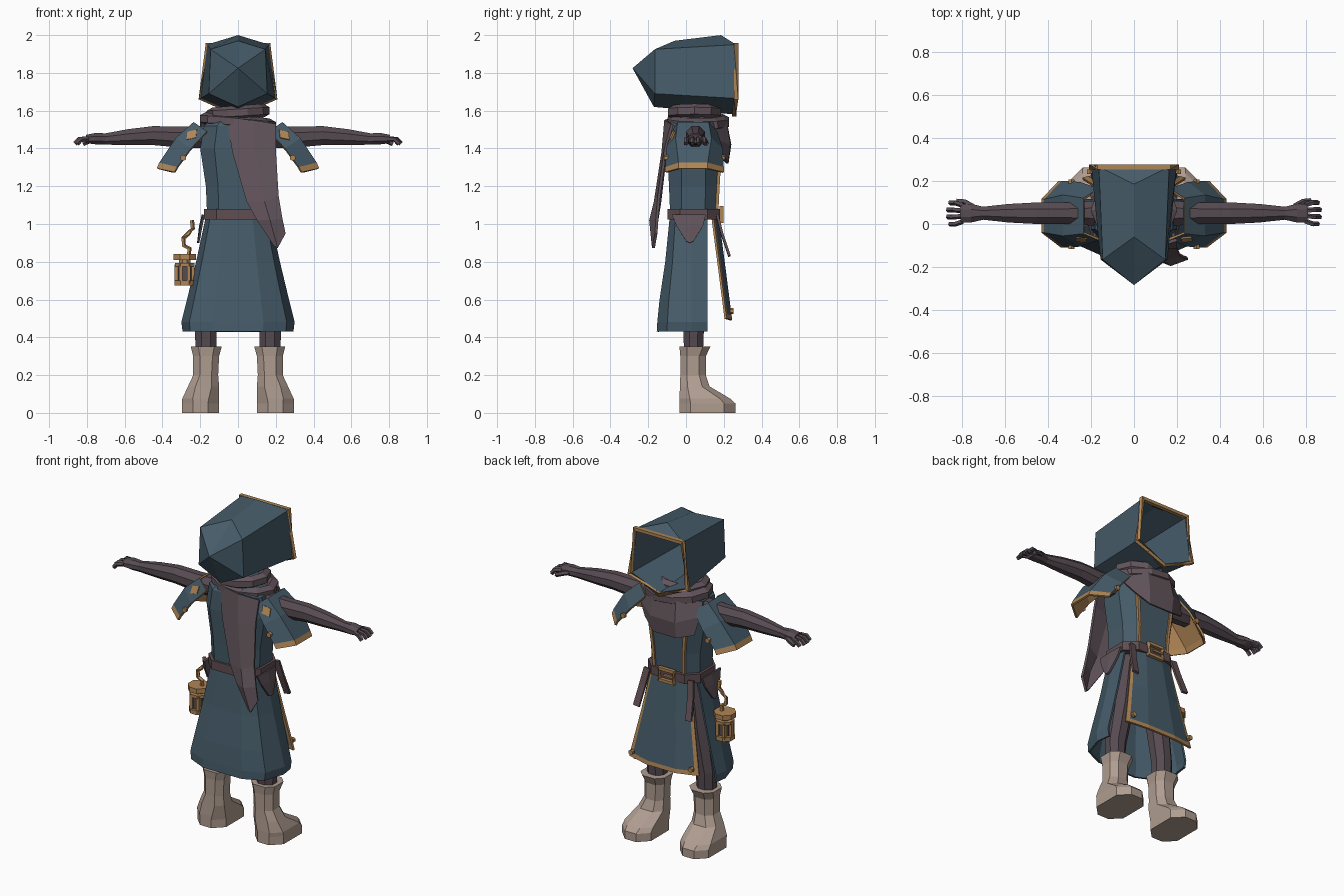
import bpy, bmesh, math
from mathutils import Vector

default = bpy.data.objects.get("Cube")
if default:
    bpy.data.objects.remove(default, do_unlink=True)


def material(name, *rgb):
    mat = bpy.data.materials.new(name)
    mat.use_nodes = True
    colour = (*rgb, 1)
    mat.diffuse_color = colour
    bsdf = mat.node_tree.nodes["Principled BSDF"]
    bsdf.inputs["Base Color"].default_value = colour
    bsdf.inputs["Roughness"].default_value = 0.9
    return mat


BLUE = material("slate blue cloth", .06, .105, .14)
SCARF = material("mauve cloth", .122, .09, .105)
SKIN = material("dark mauve wrap", .093, .07, .083)
GOLD = material("tan gold", .43, .235, .09)
BOOT = material("pale leather", .43, .335, .28)
BELT = material("brown leather", .115, .075, .083)


def build(name, verts, faces, mats, rule=None, closed=True):
    mesh = bpy.data.meshes.new(name)
    mesh.from_pydata([tuple(v) for v in verts], [], faces)
    for mat in mats:
        mesh.materials.append(mat)
    if rule:
        for i, face in enumerate(mesh.polygons):
            face.material_index = rule(i)
    if closed:
        bm = bmesh.new()
        bm.from_mesh(mesh)
        bmesh.ops.recalc_face_normals(bm, faces=bm.faces)
        bm.to_mesh(mesh)
        bm.free()
    obj = bpy.data.objects.new(name, mesh)
    bpy.context.scene.collection.objects.link(obj)
    return obj


def loft(name, rings, mat, loop=False):
    """Skin a list of equal rings, capped unless the path loops."""
    n, count = len(rings[0]), len(rings)
    faces = []
    for r in range(count if loop else count - 1):
        a, b = r * n, (r + 1) % count * n
        faces += [(a + i, a + (i + 1) % n, b + (i + 1) % n, b + i) for i in range(n)]
    if not loop:
        faces += [tuple(range(n)), tuple(range((count - 1) * n, count * n))]
    return build(name, [p for ring in rings for p in ring], faces, [mat])


def tube(name, path, radii, mat, sides=4, loop=False):
    """Sweep a flat-sided section; radii is one (width, height) pair or one per point."""
    path = [Vector(p) for p in path]
    if not isinstance(radii, list):
        radii = [radii] * len(path)
    rings, last = [], len(path) - 1
    for i, p in enumerate(path):
        before = path[i - 1] if i or loop else p
        after = path[(i + 1) % len(path)] if i < last or loop else p
        t = (after - before).normalized()
        ref = Vector((0, 1, 0)) if abs(t.z) > .8 else Vector((0, 0, 1))
        side = t.cross(ref).normalized()
        up = side.cross(t)
        grow = 1 / math.cos(math.pi / sides)
        angles = [(k + .5) * math.tau / sides for k in range(sides)]
        w, h = radii[i]
        rings.append([p + (side * math.cos(a) * w + up * math.sin(a) * h) * grow for a in angles])
    return loft(name, rings, mat, loop)


def box_ring(z, x0, x1, y0, y1, c):
    """Rectangle with chamfered corners at height z."""
    return [(x0 + c, y0, z), (x1 - c, y0, z), (x1, y0 + c, z), (x1, y1 - c, z),
            (x1 - c, y1, z), (x0 + c, y1, z), (x0, y1 - c, z), (x0, y0 + c, z)]


def sheet(name, rows, mats, rule=None, thick=.012, lining=0, rim=0, flip=False):
    """Cloth grid given a little thickness."""
    if flip:
        rows = [row[::-1] for row in rows]
    n = len(rows[0])
    faces = [(r * n + c, r * n + n + c, r * n + n + c + 1, r * n + c + 1)
             for r in range(len(rows) - 1) for c in range(n - 1)]
    obj = build(name, [p for row in rows for p in row], faces, mats, rule, closed=False)
    mod = obj.modifiers.new("thickness", "SOLIDIFY")
    mod.thickness, mod.offset = thick, -1
    mod.material_offset, mod.material_offset_rim = lining, rim
    return obj


# Hood: hexagonal back ring, wide front ring and a pointed tip, open at the face
back = [(0, -.06, 1.97), (.145, -.165, 1.925), (.155, -.165, 1.69),
        (0, -.17, 1.62), (-.155, -.165, 1.69), (-.145, -.165, 1.925)]
front = [(0, .185, 2), (.163, .265, 1.95), (.198, .265, 1.665),
         (0, .255, 1.58), (-.198, .265, 1.665), (-.163, .265, 1.95)]
hood_faces = [(i, (i + 1) % 6, 6 + (i + 1) % 6, 6 + i) for i in range(6)]
hood_faces += [(12, (i + 1) % 6, i) for i in range(6)] + [(6, 7, 11)]
hood = build("hood", back + front + [(0, -.283, 1.825)], hood_faces, [BLUE])
shell = hood.modifiers.new("thickness", "SOLIDIFY")
shell.thickness, shell.offset = .012, -1
tube("hood_trim", front[1:], (.012, .012), GOLD, loop=True)

# Torso with piping and belt
loft("torso", [box_ring(1.03, -.163, .163, -.083, .16, .06),
               box_ring(1.2, -.17, .17, -.09, .168, .065),
               box_ring(1.4, -.2, .2, -.1, .18, .075),
               box_ring(1.52, -.18, .18, -.095, .17, .07),
               box_ring(1.6, -.09, .09, -.04, .12, .04)], BLUE)
loft("belt", [box_ring(z, -.18, .18, -.098, .18, .065) for z in (1.025, 1.08)], BELT)
tube("belt_buckle", [(x, .188, z) for x, z in ((-.05, 1.015), (.05, 1.015), (.05, 1.085), (-.05, 1.085))],
     (.011, .011), GOLD, loop=True)
tube("buckle_pin", [(-.05, .19, 1.05), (.02, .19, 1.05)], (.006, .006), GOLD)

# Skirt wrapped round the back and sides
skirt_rows = []
for z, w, yb in ((1.05, .168, -.085), (.8, .222, -.11), (.6, .27, -.14), (.48, .3, -.152), (.43, .293, -.155)):
    half = [(w * .96, .115), (w, .03), (w * .86, yb * .65), (w * .45, yb)]
    skirt_rows.append([(-x, y, z) for x, y in half] + [(0, yb, z)] + [(x, y, z) for x, y in half[::-1]])
sheet("skirt", skirt_rows, [BLUE])

# Front panel with trimmed sides and hem
panel_rows = []
for z, w, y in ((1.04, .135, .178), (.76, .185, .215), (.51, .235, .247), (.485, .24, .25)):
    panel_rows.append([(w * k, y - .035 * abs(k) ** 2, z + .015 * abs(k)) for k in (1, .9, .4, -.4, -.9, -1)])
sheet("front_panel", panel_rows, [BLUE, GOLD], lambda i: int(i % 5 in (0, 4) or i >= 10), rim=1)

# Scarf: two wraps, front bib and long back tail
for name, z, cy, rx, ry, tilt, size in (("scarf_upper_wrap", 1.59, .045, .135, .115, .01, (.032, .032)),
                                        ("scarf_lower_wrap", 1.54, .065, .165, .135, -.018, (.036, .032))):
    ring = [math.tau * k / 10 for k in range(10)]
    tube(name, [(rx * math.cos(a), cy + ry * math.sin(a), z + tilt * math.cos(a)) for a in ring],
         size, SCARF, 6, True)
sheet("scarf_bib", [[(.2, .12, 1.54), (.08, .215, 1.55), (-.08, .215, 1.55), (-.2, .12, 1.54)],
                    [(.21, .15, 1.45), (.08, .235, 1.42), (-.09, .24, 1.42), (-.21, .16, 1.46)],
                    [(.15, .19, 1.38), (.07, .225, 1.32), (-.09, .225, 1.32), (-.19, .19, 1.35)]], [SCARF])
sheet("scarf_tail", [[(-.06, -.09, 1.56), (.08, -.115, 1.55), (.2, -.08, 1.53)],
                     [(-.03, -.115, 1.38), (.09, -.13, 1.38), (.2, -.115, 1.4)],
                     [(.045, -.145, 1.12), (.14, -.17, 1.12), (.215, -.15, 1.15)],
                     [(.1, -.16, 1.02), (.17, -.195, 1.02), (.235, -.16, 1.03)],
                     [(.19, -.175, .885), (.21, -.18, .872), (.252, -.165, .95)]], [SCARF], thick=.015)

for s, tag in ((1, "left_"), (-1, "right_")):
    def side(points):
        return [(s * x, y, z) for x, y, z in points]

    # Boot and leg
    boot = [(0, .1, .297, -.035, .262, .06), (.05, .1, .297, -.035, .262, .06), (.075, .1, .295, -.035, .235, .055),
            (.14, .1, .265, -.032, .125, .04), (.2, .105, .237, -.03, .105, .035),
            (.3, .1, .237, -.03, .105, .035), (.352, .086, .25, -.035, .13, .04)]
    loft(tag + "boot", [side(box_ring(*b)) for b in boot], BOOT)
    tube(tag + "leg", side([(.085, .04, 1.03), (.13, .045, .7), (.17, .04, .45), (.17, .04, .32)]),
         [(.075, .07), (.065, .065), (.058, .055), (.055, .05)], SKIN, 8)

    # Arm, fingers and thumb
    tube(tag + "arm", side([(.15, .05, 1.46), (.3, .05, 1.46), (.45, .05, 1.468), (.58, .05, 1.46),
                            (.7, .05, 1.45), (.755, .05, 1.452), (.805, .05, 1.45)]),
         [(.06, .06), (.05, .056), (.05, .05), (.043, .042), (.03, .03), (.043, .03), (.042, .022)], SKIN, 8)
    for k, name in enumerate(("little", "ring", "middle", "index")):
        y, reach = .012 + .025 * k, .01 * (k in (1, 2))
        spread = (k - 1.5) * .008
        tube(tag + name + "_finger", side([(.795, y, 1.452), (.83 + reach, y + spread, 1.448),
                                           (.853 + reach, y + spread, 1.425)]), (.01, .011), SKIN, 5)
    tube(tag + "thumb", side([(.745, .08, 1.45), (.785, .102, 1.44), (.82, .105, 1.425)]), (.012, .011), SKIN, 5)

    # Shoulder cape with gold hem, lining, studs and diamond
    cape = [[(.165, -.075, 1.49), (.235, -.045, 1.54), (.235, .12, 1.54), (.165, .165, 1.49)],
            [(.25, -.105, 1.4), (.33, -.055, 1.455), (.33, .135, 1.455), (.25, .195, 1.4)],
            [(.322, -.11, 1.302), (.417, -.04, 1.325), (.417, .115, 1.325), (.335, .2, 1.302)],
            [(.338, -.11, 1.275), (.43, -.04, 1.295), (.43, .115, 1.295), (.35, .2, 1.275)]]
    sheet(tag + "shoulder_cape", [side(row) for row in cape], [BLUE, GOLD], lambda i: int(i >= 6),
          lining=1, rim=1, flip=s < 0)
    a, b, c, d = [Vector(p) for p in side([cape[0][0], cape[0][1], cape[1][1], cape[1][0]])]
    lift = (d - a).cross(b - a).normalized() * s * .006

    def on_cape(u, v):
        return a.lerp(b, u).lerp(d.lerp(c, u), v) + lift
    sheet(tag + "cape_diamond", [[on_cape(.5, .2), on_cape(.8, .5)], [on_cape(.2, .5), on_cape(.5, .8)]],
          [GOLD], thick=.008, flip=s < 0)
    for k, (x, y, z) in enumerate(side([(.29, -.108, 1.35), (.29, .2, 1.35), (.205, .245, .54)])):
        out = -.012 if y < 0 else .012
        name = "panel_stud" if k == 2 else "cape_stud_" + ("back", "front")[k]
        tube(tag + name, [(x, y - out, z), (x, y + out * .6, z)], (.014, .014), GOLD, 6)

    # Torso piping, hanging strap and pointed hip flap
    tube(tag + "piping", side([(.1, .163, 1.06), (.105, .17, 1.2), (.125, .182, 1.4), (.11, .172, 1.52)]),
         (.009, .008), GOLD)
    tube(tag + "strap", side([(.15, .165, 1.05), (.165, .19, .95), (.18, .23, .83)]), (.02, .007), BELT)
    sheet(tag + "hip_flap", [side([(.188, -.075, 1.05), (.192, .02, 1.05), (.188, .105, 1.05)]),
                             side([(.2, -.05, .99), (.206, .02, .99), (.2, .09, .99)]),
                             side([(.215, .0, .91), (.217, .02, .9), (.215, .04, .91)])], [SCARF], flip=s < 0)

# Lantern: dark core, posts, base, cap and hook
LX, LY = -.282, .02
for name, low, high, r, mat in (("lantern_core", .69, .79, .036, SKIN), ("lantern_base", .675, .7, .054, GOLD),
                                ("lantern_collar", .775, .793, .052, GOLD), ("lantern_neck", .79, .815, .03, GOLD),
                                ("lantern_cap", .81, .84, .06, GOLD)):
    tube(name, [(LX, LY, low), (LX, LY, high)], (r, r), mat, 8)
for k in range(6):
    a = math.tau * k / 6
    x, y = LX + .043 * math.cos(a), LY + .043 * math.sin(a)
    tube(f"lantern_post_{k + 1}", [(x, y, .69), (x, y, .785)], (.01, .01), GOLD)
tube("lantern_hook", [(LX + dx, LY, z) for dx, z in ((.02, .835), (.025, .87), (-.005, .885), (-.008, .925),
                                                    (.02, .95), (.042, .975), (.037, 1.02))],
     (.01, .01), GOLD, 5)
